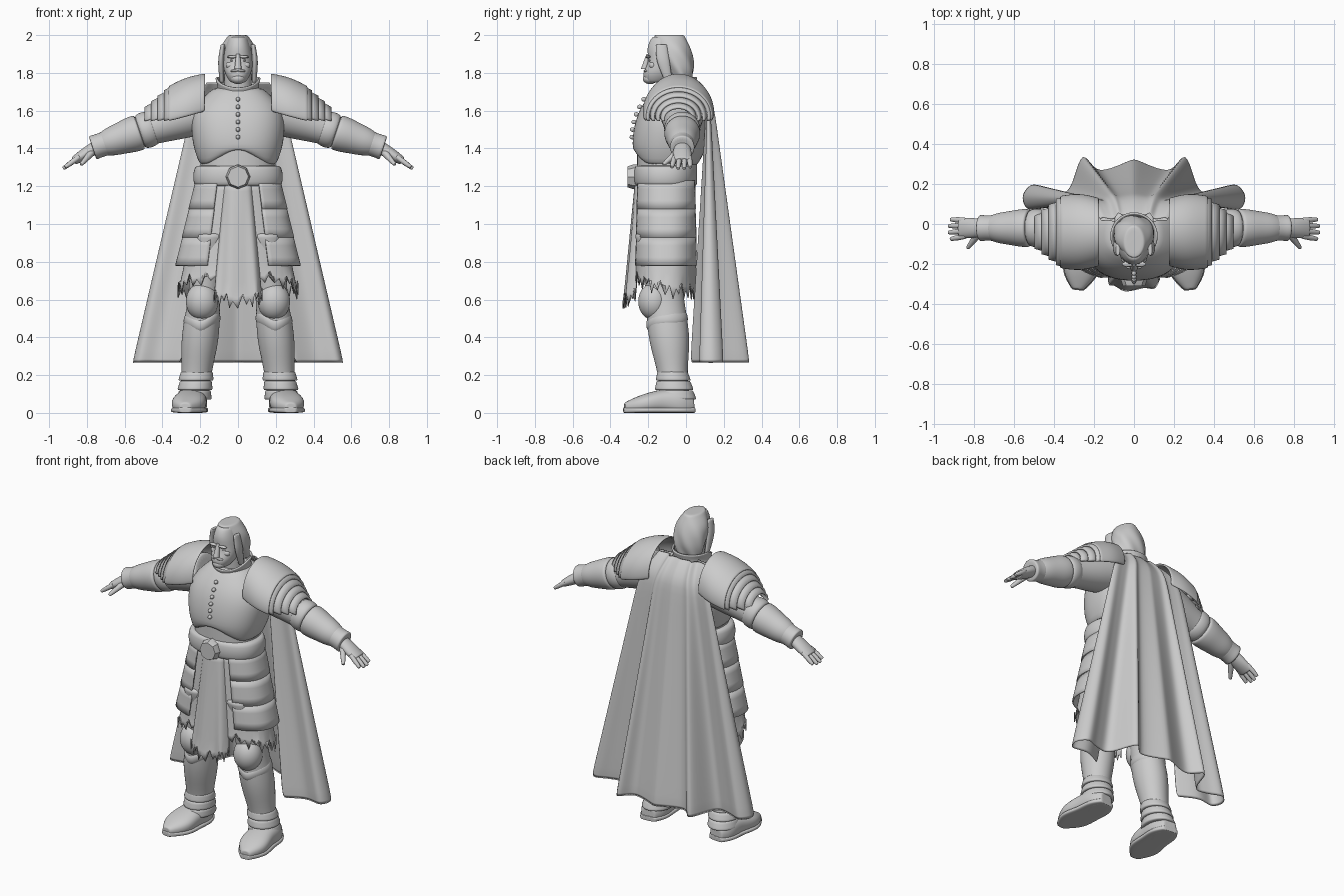
import bpy, bmesh
from math import sin, cos, pi, radians
from mathutils import Vector

default_cube = bpy.data.objects.get("Cube")
if default_cube:
    bpy.data.objects.remove(default_cube)

GREY = (.6, .6, .6, 1)
material = bpy.data.materials.new("clay_grey")
material.use_nodes = True
material.diffuse_color = GREY
material.node_tree.nodes["Principled BSDF"].inputs["Base Color"].default_value = GREY
AXIS_X, AXIS_Y = Vector((1, 0, 0)), Vector((0, 1, 0))


def finish(name, bm, mirror=False, smooth=1, thick=0):
    bmesh.ops.recalc_face_normals(bm, faces=bm.faces)
    mesh = bpy.data.meshes.new(name)
    bm.to_mesh(mesh)
    bm.free()
    mesh.materials.append(material)
    mesh.shade_smooth()
    if not smooth:
        mesh.set_sharp_from_angle(angle=radians(40))
    part = bpy.data.objects.new(name, mesh)
    bpy.context.collection.objects.link(part)
    if mirror:
        part.modifiers.new("mirror", "MIRROR")
    if thick:
        part.modifiers.new("thickness", "SOLIDIFY").thickness = thick
    if smooth:
        subdivision = part.modifiers.new("smooth", "SUBSURF")
        subdivision.levels = subdivision.render_levels = smooth


def sample(keys, t):
    """Smooth curve through evenly spaced keys, numbers or vectors."""
    if len(keys) == 1:
        return keys[0]
    last = len(keys) - 1
    index = min(int(t * last), last - 1)
    f = t * last - index
    start, end = keys[index], keys[index + 1]
    before, after = keys[max(index - 1, 0)], keys[min(index + 2, last)]
    slope_in, slope_out = (end - before) / 2, (after - start) / 2
    ease = f * f * (3 - 2 * f)
    return (start * (1 - ease) + end * ease
            + slope_in * (f * (1 - f) ** 2) - slope_out * (f * f * (1 - f)))


def weave(bm, rows, closed):
    count = len(rows[0])
    for row, following in zip(rows, rows[1:]):
        for i in range(count if closed else count - 1):
            j = (i + 1) % count
            bm.faces.new((row[i], row[j], following[j], following[i]))


def tube(name, path, wide, deep=None, side=AXIS_X, count=24, steps=8, power=2,
         arc=None, warp=None, solid=True, **finishing):
    """Loft along a path; an arc in degrees, or solid=False, leaves an open shell."""
    path = [Vector(point) for point in path]
    along = (path[-1] - path[0]).normalized()
    if abs(along.z) > .8:
        along = Vector((0, 0, round(along.z)))
    across = (side - along * side.dot(along)).normalized()
    normal = along.cross(across)
    first, last = arc or (0, 360)
    solid = solid and not arc
    stations = [(k / steps, 1) for k in range(steps + 1)]
    if solid:
        stations = [(0, .8), *stations, (1, .8)]
    bm = bmesh.new()
    rows = []
    for t, scale in stations:
        centre, row = sample(path, t), []
        a, b = sample(wide, t) * scale, sample(deep or wide, t) * scale
        for i in range(count):
            angle = radians(first + (last - first) * i / (count - 1 if arc else count))
            c, s = (abs(w) ** (2 / power) * (1 if w > 0 else -1) for w in (cos(angle), sin(angle)))
            point = centre + across * a * c + normal * b * s
            row.append(bm.verts.new(warp(point, t, i) if warp else point))
        rows.append(row)
    weave(bm, rows, not arc)
    if solid:
        bm.faces.new(rows[0])
        bm.faces.new(rows[-1])
    finish(name, bm, **finishing)


def ball(name, centre, size, mirror=False):
    bm = bmesh.new()
    bmesh.ops.create_uvsphere(bm, u_segments=20, v_segments=12, radius=1)
    bmesh.ops.scale(bm, verts=bm.verts, vec=size)
    bmesh.ops.translate(bm, verts=bm.verts, vec=centre)
    finish(name, bm, mirror=mirror)


# Torso: belly, breastplate with a peaked lower edge, collar and studs
def raise_peak(point, t, i):
    if point.y < -.1:
        point.z += .1 * max(0, 1 - t * 4) * max(0, 1 - abs(point.x) * 6)
    return point


def dip_front(point, t, i):
    point.z += .5 * min(0, point.y + .06)
    return point


tube("belly", [(0, -.1, 1.2), (0, -.1, 1.5)], wide=[.2], deep=[.16], power=2.3)
tube("breastplate", [(0, -.1, 1.31), (0, -.05, 1.72)], wide=[.2, .24, .24, .13],
     deep=[.16, .2, .185, .11], power=2.4, count=40, warp=raise_peak)
tube("collar", [(0, -.06, 1.67), (0, -.06, 1.78)], wide=[.13, .1, .11], warp=dip_front,
     solid=False, thick=.012)
for i in range(6):
    ball("chest_stud", (0, -.285 + .0025 * i * i, 1.46 + .04 * i), (.012, .014, .012))

# Head and face
tube("neck", [(0, -.05, 1.6), (0, -.07, 1.82)], wide=[.08, .07])
tube("head", [(0, -.16, 1.75), (0, -.1, 1.86), (0, -.1, 1.99)], wide=[.04, .07, .08, .07, .05],
     deep=[.05, .1, .1, .11, .08], power=2.2)
tube("nose", [(0, -.2, 1.9), (0, -.22, 1.82)], wide=[.01, .02], count=12)
ball("brow", (.03, -.2, 1.885), (.03, .014, .008), mirror=True)
ball("eye", (.03, -.186, 1.865), (.014, .012, .007), mirror=True)
ball("cheekbone", (.04, -.176, 1.84), (.025, .02, .02), mirror=True)
ball("moustache", (.016, -.21, 1.81), (.026, .016, .008), mirror=True)
ball("lower_lip", (0, -.205, 1.796), (.018, .016, .005))
ball("beard", (0, -.19, 1.77), (.04, .04, .03))


# Swept-back wavy hair with a lock at each side
def strands(point, t, i):
    wave = 1 + .05 * sin(i * pi / 4 + t * 9) * (1 - t)
    return Vector((point.x * wave, (point.y + .06) * wave - .06, point.z))


tube("hair", [(0, -.02, 1.76), (0, -.05, 1.88), (0, -.09, 2)], wide=[.085, .1, .095, .05],
     deep=[.05, .08, .09, .08], count=48, steps=12, warp=strands)
tube("side_lock", [(.08, -.13, 1.95), (.09, -.12, 1.86), (.085, -.09, 1.75)],
     wide=[.012, .016, .012], deep=[.03, .035, .02], count=12, mirror=True)


# Shoulder armour: a domed plate and overlapping lames
def lean_out(point, t, i):
    point.x += .3 * (1.7 - point.z)
    return point


def shoulder(name, inner, outer, height, length, **options):
    tube(name, [(inner, -.04, height), (outer, -.04, height - .3 * (outer - inner))],
         side=AXIS_Y, arc=(-8, 188), warp=lean_out, thick=.012, mirror=True, **options, **length)


shoulder("shoulder_plate", .15, .33, 1.62, dict(wide=[.17, .19, .18], deep=[.185, .19, .17]))
for i in range(4):
    inner, radius = .3 + .034 * i, .165 - .027 * i
    shoulder("shoulder_lame", inner, inner + .05, 1.58 - .004 * i, smooth=0, steps=2, count=32,
             length=dict(wide=[radius + .015, radius], deep=[radius, radius - .015]))


# Arms slope outward and down, with the hands drooping a little more
def arm_point(x, y=-.02):
    return x, y, 1.66 - x / 3 - max(0, x - .78) / 2.5


def arm(name, start, end, wide, deep=None, **options):
    tube(name, [arm_point(start), arm_point(end)], wide, deep, side=AXIS_Y, mirror=True, **options)


arm("sleeve", .2, .54, [.12, .11, .09, .08])
arm("elbow_guard", .44, .52, [.085, .1, .09], steps=3)
arm("bracer", .52, .72, [.095, .095, .085, .075, .06])
arm("cuff", .69, .77, [.068, .062, .068], steps=3)
arm("palm", .74, .87, [.04, .05, .05], [.035, .032, .022])
for i in range(4):
    spread = .026 * i - .06
    reach = .93 - .01 * abs(i - 1.5)
    tube("finger", [arm_point(.84, spread), arm_point(reach, spread * 1.25)],
         wide=[.014, .015, .01], side=AXIS_Y, count=10, steps=4, mirror=True)
tube("thumb", [(.77, -.04, 1.385), (.83, -.12, 1.315)], wide=[.022, .017, .01],
     count=10, steps=4, mirror=True)

# Belt and eight-sided buckle
tube("belt", [(0, -.11, 1.2), (0, -.11, 1.31)], wide=[.23, .24, .225], deep=[.16, .17, .16],
     power=2.3, count=32, steps=4)
tube("buckle", [(0, -.25, 1.25), (0, -.31, 1.25)], wide=[.065, .065, .055], count=8, steps=2, smooth=0)


# Skirt layers: torn cloth, side plates, front panel
def torn_hem(point, t, i):
    if t == 1:
        point.z += .05 * (i % 2) + .02 * sin(i * 1.3)
    return point


def torn_skirt(point, t, i):
    point.z -= .4 * t * min(0, point.y + .1)
    return torn_hem(point, t, i)


def folded_panel(point, t, i):
    point.y += .008 * sin(i * .8) * t
    point.z += t * abs(point.x) / 3
    return torn_hem(point, t, i)


tube("torn_skirt", [(0, -.1, 1.22), (0, -.11, .62)], wide=[.2, .26, .32], deep=[.15, .165],
     power=2.4, count=64, solid=False, warp=torn_skirt, smooth=0, thick=.006)
for i in range(3):
    top, width, depth = 1.23 - .15 * i, .225 + .035 * i, .165 + .004 * i
    tube("hip_plate", [(0, -.105, top), (0, -.105, top - .15)], wide=[width, width + .038],
         deep=[depth, depth + .006], power=2.4, arc=(-65, 65), count=28, steps=3,
         smooth=0, thick=.01, mirror=True)
tube("front_panel", [(0, -.21, 1.23), (0, -.27, .55)], wide=[.075, .13], deep=[.06],
     power=2.6, arc=(0, 180), count=25, warp=folded_panel, smooth=0, thick=.007)


# Legs spread outward toward the ground
def leg(name, low, high, wide, deep=None, **options):
    ends = [(.24 - z / 10, -.05 - z / 10, z) for z in (low, high)]
    tube(name, ends, wide, deep, mirror=True, **options)


def notch_front(point, t, i):
    if point.y < -.1:
        point.z -= .05 * max(0, 1 - abs(point.x - .2) / .09)
    return point


leg("leg", .08, .95, [.08, .08, .1, .085, .1, .11], [.08, .08, .11, .1, .11, .13], steps=12)
ball("knee_guard", (.19, -.17, .59), (.088, .085, .1), mirror=True)
leg("shin_collar", .47, .54, [.095, .1, .085], [.1, .115, .1], steps=3, warp=notch_front)
for i in range(3):
    leg("ankle_plate", .07 + .05 * i, .12 + .05 * i, [.095, .085], [.115 - .01 * i, .1 - .01 * i], steps=3)


# Boots: rounded upper on a flat sole
def rest_on_ground(point, t, i):
    point.z = max(point.z, 0)
    return point


tube("boot", [(.24, .04, .04), (.25, -.12, .06), (.28, -.325, .03)], wide=[.045, .08, .085, .088, .03],
     deep=[.045, .075, .065, .05, .025], power=2.4, steps=12, warp=rest_on_ground, mirror=True)
tube("sole", [(.24, .045, .015), (.25, -.12, .015), (.28, -.33, .015)], wide=[.05, .085, .088, .092, .03],
     deep=[.015], power=4, steps=12, warp=rest_on_ground, mirror=True)

# Cape: one folded hem profile, gathered upward and wrapped over the shoulders
hem_keys = [Vector(key) for key in ((0, .33), (.17, .27), (.26, .34), (.33, .17), (.42, .17), (.51, .2),
                                    (.56, .14), (.53, .07), (.42, .08), (.3, .02))]
hem = [sample(hem_keys, i / 36) for i in range(37)]
bm = bmesh.new()
rows = []
for k in range(-3, 10):
    drop, lift = max(k, 0) / 9, max(-k, 0) / 3
    gather = .45 + .55 * drop - .15 * lift
    rows.append([bm.verts.new((key.x * gather,
                               (.1 + key.y * .16) * (1 - drop) + key.y * drop - .1 * lift * lift,
                               1.58 - 1.32 * drop + .17 * lift)) for key in hem])
weave(bm, rows, closed=False)
finish("cape", bm, mirror=True, thick=.006)
